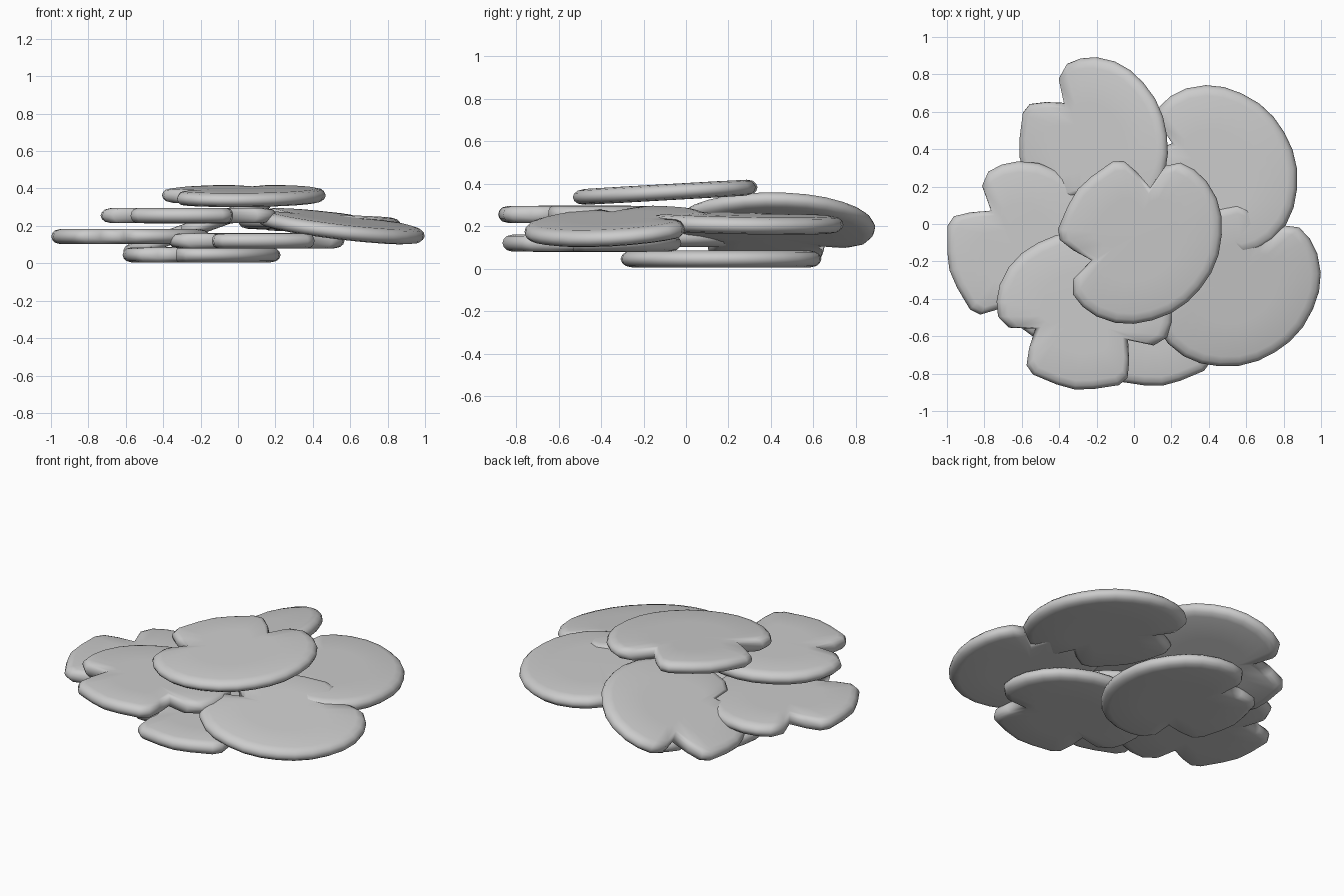
import bpy, bmesh, math
from mathutils import Vector

if "Cube" in bpy.data.objects:
    bpy.data.objects.remove(bpy.data.objects["Cube"])

# Half outline of one mushroom-shaped slice: stem tip -> notch -> cap crown
HALF = [(.297, 0), (.282, .1), (.245, .232), (.2, .272), (.11, .27), (0, .25),
        (.012, .39), (-.04, .455), (-.12, .473), (-.21, .467), (-.31, .43),
        (-.39, .372), (-.455, .295), (-.51, .2), (-.54, .1), (-.548, 0)]
OUTLINE = HALF + [(u, -v) for u, v in HALF[-2:0:-1]]
CENTRE = -.1
# Cross-section of the edge: (outline scale, height fraction)
RINGS = [(.5, 1.0), (.88, .98), (.95, .8), (.985, .45), (1, 0),
         (.985, -.45), (.95, -.8), (.88, -.98), (.5, -1.0)]


def make_slice(name, x, y, z, angle, sx=0, sy=0, half=.041):
    a = math.radians(angle)
    bm = bmesh.new()
    tilt = Vector((0, 0, 1)).rotation_difference(Vector((-sx, -sy, 1)))

    def place(u, v, h):
        p = Vector((u * math.cos(a) - v * math.sin(a),
                    u * math.sin(a) + v * math.cos(a), h))
        return bm.verts.new(Vector((x, y, z)) + tilt @ p)

    loops = [[place(CENTRE + (u - CENTRE) * s, v * s, h * half)
              for u, v in OUTLINE] for s, h in RINGS]
    n = len(OUTLINE)
    for lo, hi in zip(loops, loops[1:]):
        for i in range(n):
            j = (i + 1) % n
            bm.faces.new((lo[i], hi[i], hi[j], lo[j]))
    # Close both faces with fans
    for loop, h in ((loops[0], half), (loops[-1], -half)):
        c = place(CENTRE, 0, h)
        for i in range(n):
            bm.faces.new((c, loop[i], loop[(i + 1) % n]))
    bmesh.ops.recalc_face_normals(bm, faces=bm.faces)
    for f in bm.faces:
        f.smooth = True
    mesh = bpy.data.meshes.new(name)
    bm.to_mesh(mesh)
    bm.free()
    ob = bpy.data.objects.new(name, mesh)
    bpy.context.collection.objects.link(ob)


# Pile of slices: name, position, stem direction, tilt slopes
make_slice("slice_bottom_back", -.32, .165, .045, 180)
make_slice("slice_bottom_front", .115, -.57, .12, 277)
make_slice("slice_left", -.70, -.17, .143, 195)
make_slice("slice_back_left", -.335, .40, .15, 188, .36, 0)
make_slice("slice_back_right", .33, .215, .218, 210, -.03, -.02)
make_slice("slice_right", .475, -.22, .215, 121, -.13, .08)
make_slice("slice_front_left", -.28, -.59, .255, 263)
make_slice("slice_top", -.07, 0, .365, 141, 0, .057, .038)
